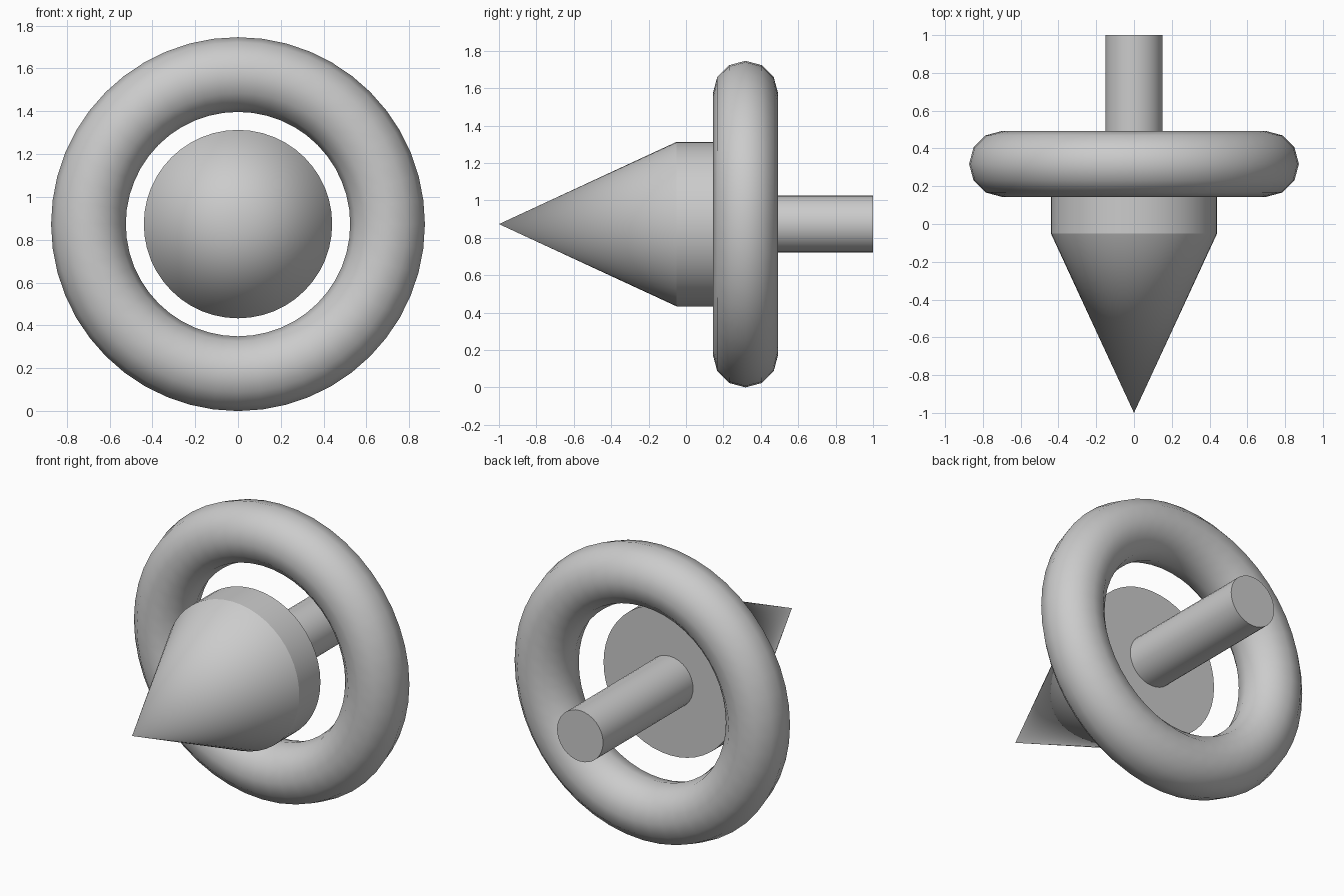
import bpy
from math import pi, radians

if "Cube" in bpy.data.objects:
    bpy.data.objects.remove(bpy.data.objects["Cube"])

Z = 0.873  # height of the common axis, which runs along y


def finish(name, angle=20):
    ob = bpy.context.object
    ob.name = ob.data.name = name
    bpy.ops.object.transform_apply(location=False, rotation=True, scale=True)
    bpy.ops.object.shade_smooth_by_angle(angle=radians(angle))
    return ob


def rod(name, radius, y0, y1, sides):
    bpy.ops.mesh.primitive_cylinder_add(
        vertices=sides, radius=radius, depth=y1 - y0,
        location=(0, (y0 + y1) / 2, Z), rotation=(pi / 2, 0, 0))
    return finish(name)


# pointed nose, tip facing the front
bpy.ops.mesh.primitive_cone_add(
    vertices=48, radius1=0.44, radius2=0, depth=0.95,
    location=(0, -0.525, Z), rotation=(pi / 2, 0, 0))
finish("nose_cone")

# short drum behind the cone, and thin shaft at the back
rod("drum", 0.44, -0.05, 0.15, 48)
rod("rear_shaft", 0.152, 0.15, 1.0, 32)

# free-floating ring around the axis
bpy.ops.mesh.primitive_torus_add(
    major_segments=48, minor_segments=12, major_radius=0.6985, minor_radius=0.1745,
    location=(0, 0.318, Z), rotation=(pi / 2, 0, 0))
finish("ring", 60)
